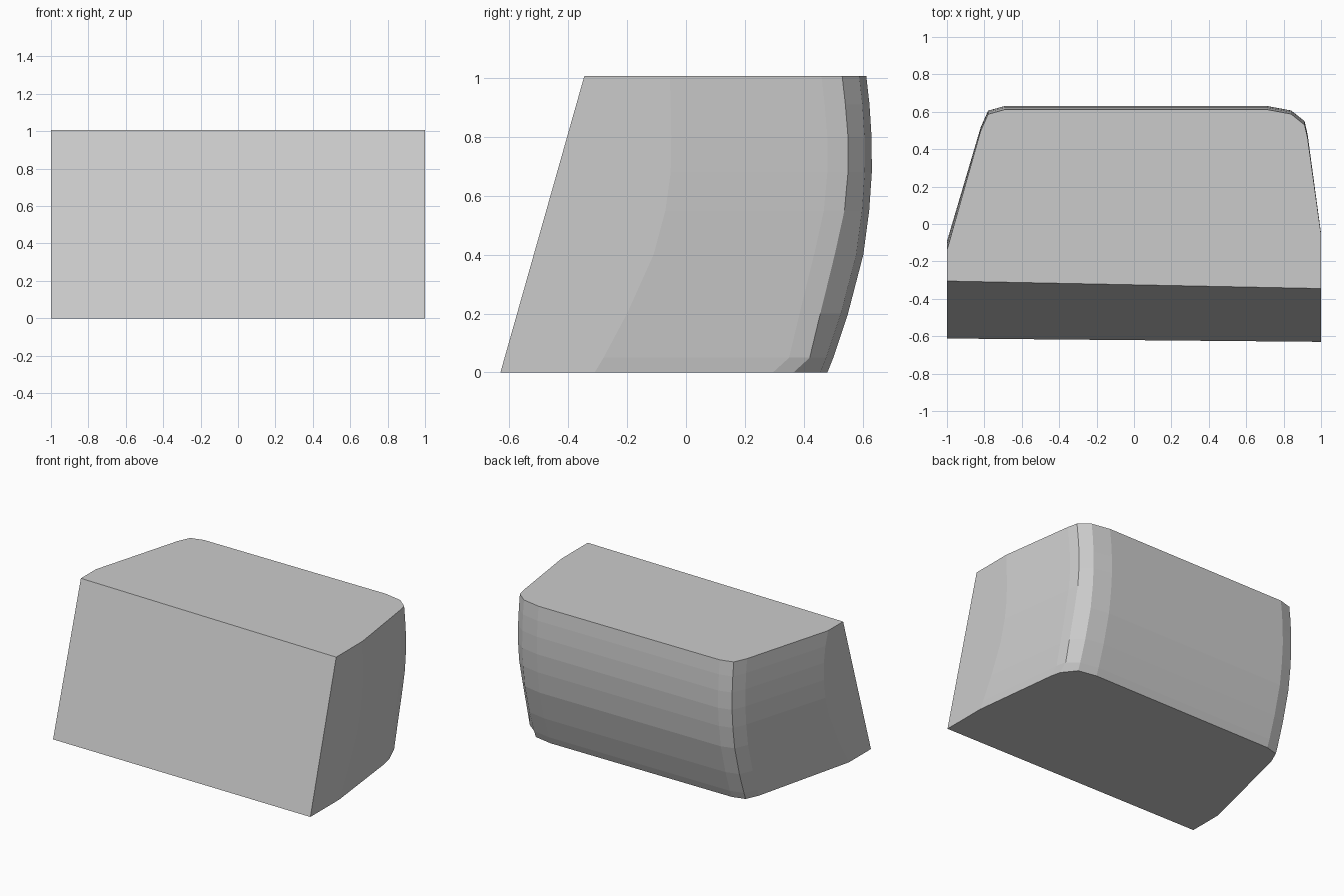
import bpy

if "Cube" in bpy.data.objects:
    bpy.data.objects.remove(bpy.data.objects["Cube"])

HEIGHT = 1.007

# Horizontal slices: z, back y, right kink y, left kink y, right corner y
levels = [
    (0.00, 0.480, -0.310, -0.370, 0.365),
    (0.05, 0.500, -0.280, -0.340, 0.420),
    (0.20, 0.550, -0.200, -0.250, 0.456),
    (0.40, 0.602, -0.110, -0.155, 0.505),
    (0.55, 0.622, -0.070, -0.110, 0.538),
    (0.68, 0.631, -0.052, -0.092, 0.550),
    (0.80, 0.630, -0.050, -0.093, 0.550),
    (0.91, 0.623, -0.052, -0.110, 0.541),
    (HEIGHT, 0.612, -0.055, -0.140, 0.530),
]


def outline(z, back, kink_r, kink_l, corner_r):
    """Plan outline of one slice: sloped front, tapered sides, rounded back."""
    t = z / HEIGHT
    return [
        (-1.0, -0.612 + 0.307 * t, z),
        (1.0, -0.630 + 0.285 * t, z),
        (1.0, kink_r, z),
        (0.928, corner_r - 0.07, z),
        (0.912, corner_r, z),
        (0.84, back - 0.024, z),
        (0.71, back, z),
        (-0.69, back, z),
        (-0.78, back - 0.025, z),
        (-0.82, back - 0.115, z),
        (-1.0, kink_l, z),
    ]


# Loft the slices into a closed block
rings = [outline(*lv) for lv in levels]
n = len(rings[0])
verts = [p for ring in rings for p in ring]
faces = [tuple(reversed(range(n)))]
for r in range(len(rings) - 1):
    for i in range(n):
        j = (i + 1) % n
        if i == 0:
            continue  # the front is one flat panel
        faces.append((r * n + i, r * n + j, (r + 1) * n + j, (r + 1) * n + i))
top = (len(rings) - 1) * n
faces.append(tuple(top + i for i in range(n)))

# Sloping front panel
right_edge = [r * n + 1 for r in range(len(rings))]
left_edge = [r * n for r in reversed(range(len(rings)))]
faces.append(tuple(right_edge + left_edge))

mesh = bpy.data.meshes.new("curved_back_block")
mesh.from_pydata(verts, [], faces)
mesh.update()
block = bpy.data.objects.new("curved_back_block", mesh)
bpy.context.collection.objects.link(block)
